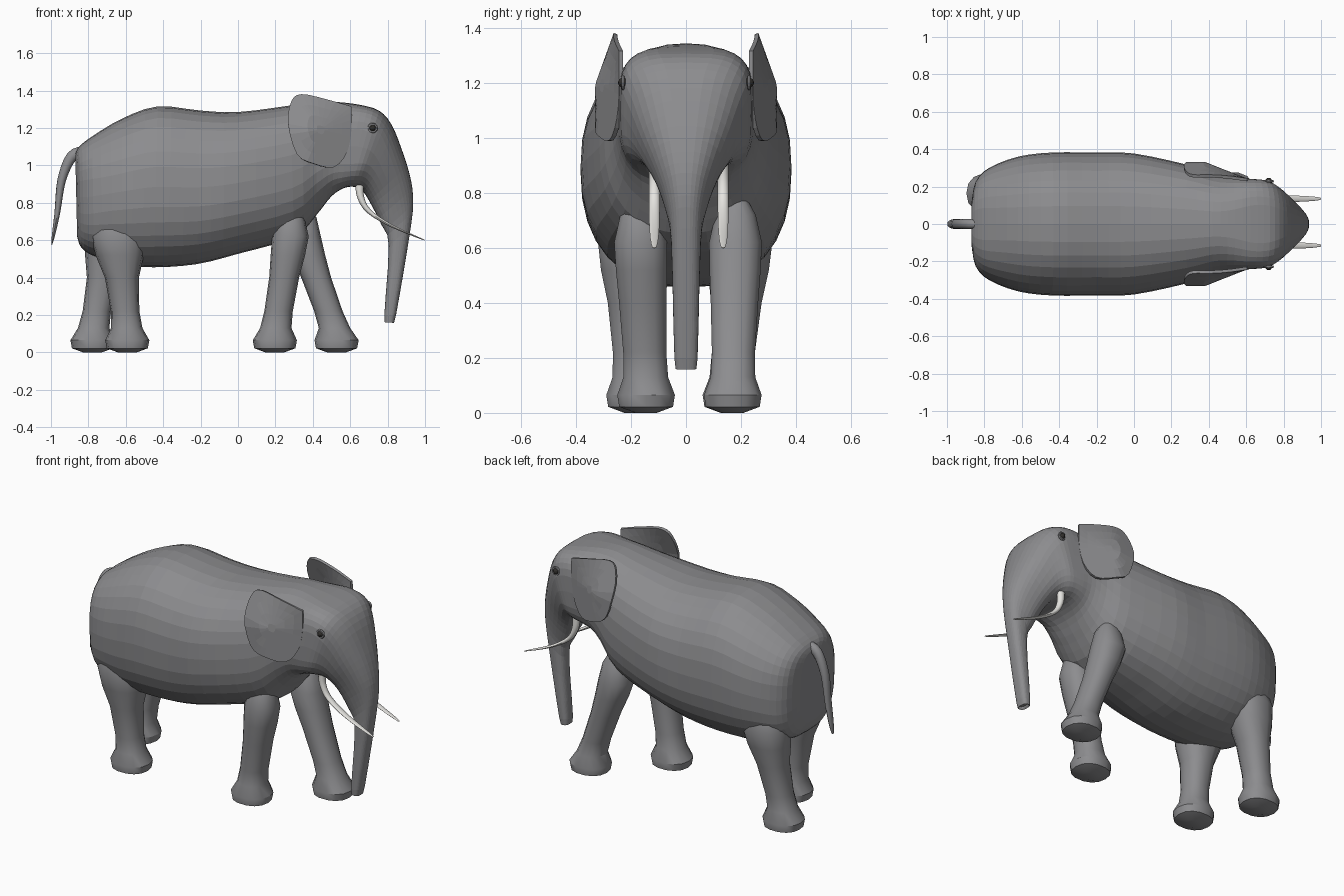
import bpy, bmesh, math
from mathutils import Vector

if "Cube" in bpy.data.objects:
    bpy.data.objects.remove(bpy.data.objects["Cube"])


def material(name, rgb):
    m = bpy.data.materials.new(name)
    m.diffuse_color = (*rgb, 1)
    m.use_nodes = True
    m.node_tree.nodes["Principled BSDF"].inputs["Base Color"].default_value = m.diffuse_color
    return m


GREY = material("grey hide", (0.265, 0.265, 0.275))
IVORY = material("ivory", (0.78, 0.77, 0.74))
DARK = material("dark eye", (0.03, 0.028, 0.025))


def finish(bm, name, mat):
    bmesh.ops.recalc_face_normals(bm, faces=bm.faces)
    me = bpy.data.meshes.new(name)
    bm.to_mesh(me)
    bm.free()
    me.materials.append(mat)
    ob = bpy.data.objects.new(name, me)
    bpy.context.collection.objects.link(ob)
    return ob


def smooth(ob, degrees):
    bpy.ops.object.select_all(action="DESELECT")
    ob.select_set(True)
    bpy.context.view_layer.objects.active = ob
    bpy.ops.object.shade_smooth_by_angle(angle=math.radians(degrees))


def smooth_rows(rows, steps):
    """Catmull-Rom interpolation between rows of numbers."""
    out = []
    for i in range(len(rows) - 1):
        p0, p1 = rows[max(i - 1, 0)], rows[i]
        p2, p3 = rows[i + 1], rows[min(i + 2, len(rows) - 1)]
        for k in range(steps):
            t = k / steps
            out.append(tuple(
                0.5 * (2 * b + (c - a) * t + (2 * a - 5 * b + 4 * c - d) * t * t
                       + (3 * b - a - 3 * c + d) * t ** 3)
                for a, b, c, d in zip(p0, p1, p2, p3)))
    return out + [tuple(rows[-1])]


def skin(bm, rings):
    for r0, r1 in zip(rings, rings[1:]):
        n = len(r0)
        for i in range(n):
            j = (i + 1) % n
            bm.faces.new((r0[i], r0[j], r1[j], r1[i]))


def loft(name, rows, sides, mat, roundness=lambda x: 2.3):
    """Superellipse rings from rows: edge A (x, z), edge B (x, z), half width, centre y."""
    bm = bmesh.new()
    rings = []
    for ax, az, bx, bz, w, yc in rows:
        mid = Vector(((ax + bx) / 2, yc, (az + bz) / 2))
        half = Vector(((ax - bx) / 2, 0, (az - bz) / 2))
        e = 2 / roundness(ax)
        ring = []
        for i in range(sides):
            a = 2 * math.pi * i / sides
            c, s = math.cos(a), math.sin(a)
            u = math.copysign(abs(c) ** e, c)
            v = math.copysign(abs(s) ** e, s)
            ring.append(bm.verts.new(mid + half * u + Vector((0, w * v, 0))))
        rings.append(ring)
    skin(bm, rings)
    bm.faces.new(rings[0])
    bm.faces.new(rings[-1])
    return finish(bm, name, mat)


def horn(name, path, yc, thick, width, power, mat):
    """Tapered tube along a path in the x-z plane."""
    pts = smooth_rows(path, 4)
    rows = []
    for i, (x, z) in enumerate(pts):
        t = i / (len(pts) - 1)
        p, q = pts[max(i - 1, 0)], pts[min(i + 1, len(pts) - 1)]
        d = Vector((q[0] - p[0], q[1] - p[1])).normalized() * (thick * (1 - t) ** power + 0.002)
        w = width * math.sqrt(max(1 - t ** 6, 0.1))
        rows.append((x + d.y, z - d.x, x - d.y, z + d.x, w, yc))
    smooth(loft(name, rows, 12, mat, lambda x: 2), 50)


# Body, head and trunk: top edge, underside edge, half width, from rump to trunk tip
body = [
    (-0.870, 1.06, -0.860, 0.62, 0.13),
    (-0.850, 1.10, -0.838, 0.56, 0.23),
    (-0.78, 1.155, -0.77, 0.515, 0.30),
    (-0.62, 1.25, -0.62, 0.47, 0.36),
    (-0.43, 1.315, -0.45, 0.455, 0.382),
    (-0.20, 1.293, -0.22, 0.472, 0.382),
    (0.00, 1.285, 0.00, 0.527, 0.377),
    (0.28, 1.32, 0.30, 0.615, 0.315),
    (0.42, 1.342, 0.42, 0.735, 0.268),
    (0.54, 1.338, 0.50, 0.835, 0.25),
    (0.66, 1.322, 0.57, 0.88, 0.242),
    (0.755, 1.292, 0.625, 0.885, 0.234),
    (0.82, 1.22, 0.655, 0.872, 0.205),
    (0.874, 1.09, 0.68, 0.845, 0.165),
    (0.918, 0.95, 0.715, 0.785, 0.115),
    (0.936, 0.83, 0.768, 0.68, 0.075),
    (0.924, 0.67, 0.806, 0.57, 0.054),
    (0.845, 0.20, 0.782, 0.195, 0.042),
    (0.828, 0.175, 0.795, 0.175, 0.030),
]
loft("body_head_trunk", [r + (0,) for r in smooth_rows(body, 3)], 32, GREY,
     lambda x: 2.35 + 1.5 * math.exp(-((x - 0.68) / 0.13) ** 2)
     + 0.5 * math.exp(-((x + 0.87) / 0.12) ** 2))


# Legs share one profile (height, half length, half width); the top closes inside the body
leg_profile = [(0.0, 0.05, 0.04), (0.022, 0.11, 0.10), (0.065, 0.118, 0.107),
               (0.13, 0.084, 0.083), (0.22, 0.076, 0.08), (0.40, 0.08, 0.088),
               (0.52, 0.092, 0.095), (0.62, 0.098, 0.098), (0.72, 0.075, 0.075),
               (0.80, 0.03, 0.03)]


def leg(name, hip_x, foot_x, side, foot_y, hip_y, thigh):
    rows = []
    for z, a, w in leg_profile:
        t = min(max(z - 0.1, 0) / 0.5, 1)
        x = foot_x + (hip_x - foot_x) * t
        y = foot_y + (hip_y - foot_y) * t
        grow = 1 + thigh * min(max(z - 0.34, 0) / 0.22, 1)
        rows.append((x - a * grow, z, x + a * grow, z, w * (1 + (grow - 1) * 0.6), side * y))
    smooth(loft(name, rows, 14, GREY), 32)


leg("front_leg_near", 0.28, 0.197, -1, 0.145, 0.165, 0)
leg("front_leg_far", 0.345, 0.527, 1, 0.17, 0.18, 0)
leg("hind_leg_near", -0.64, -0.592, -1, 0.185, 0.195, 0.5)
leg("hind_leg_far", -0.68, -0.778, 1, 0.165, 0.195, 0.4)

# Tail and tusks
horn("tail", [(-0.82, 1.07), (-0.89, 1.045), (-0.943, 0.92), (-0.967, 0.74), (-0.996, 0.575)],
     0, 0.034, 0.028, 0.7, GREY)
tusk = [(0.65, 0.90), (0.656, 0.83), (0.70, 0.755), (0.82, 0.677), (0.998, 0.60)]
horn("tusk_near", tusk, -0.115, 0.022, 0.02, 1, IVORY)
horn("tusk_far", tusk, 0.135, 0.022, 0.02, 1, IVORY)

# Ears: a rounded outline filled with shrinking rings, bent outward and thickened
outline = [(0.605, 1.315), (0.47, 1.352), (0.34, 1.378), (0.285, 1.34), (0.268, 1.22),
           (0.315, 1.06), (0.40, 1.01), (0.51, 0.99), (0.58, 1.07), (0.605, 1.20)]


def ear_y(x, z):
    flare = min(max((0.60 - x) / 0.22, 0), 1)
    return 0.236 + 0.087 * flare - 0.36 * max(0, z - 1.19) * flare


for name, side in (("near", -1), ("far", 1)):
    bm = bmesh.new()
    edge = smooth_rows(outline + outline[:1], 3)[:-1]
    rings = []
    for f in (1, 0.7, 0.4, 0.12):
        pts = [(0.44 + (x - 0.44) * f, 1.19 + (z - 1.19) * f) for x, z in edge]
        rings.append([bm.verts.new((x, side * ear_y(x, z), z)) for x, z in pts])
    skin(bm, rings)
    bm.faces.new(rings[-1])
    ear = finish(bm, "ear_" + name, GREY)
    mod = ear.modifiers.new("thickness", "SOLIDIFY")
    mod.thickness = 0.016
    mod.offset = 0

    # Eye with lid
    spot = (0.72, side * 0.229, 1.20)
    bpy.ops.mesh.primitive_uv_sphere_add(segments=12, ring_count=8, radius=0.018, location=spot)
    eye = bpy.context.object
    eye.name = "eye_" + name
    eye.data.materials.append(DARK)
    bpy.ops.mesh.primitive_torus_add(major_segments=14, minor_segments=6, major_radius=0.021,
                                     minor_radius=0.007, location=spot,
                                     rotation=(math.pi / 2, 0, 0))
    lid = bpy.context.object
    lid.name = "eyelid_" + name
    lid.data.materials.append(GREY)
